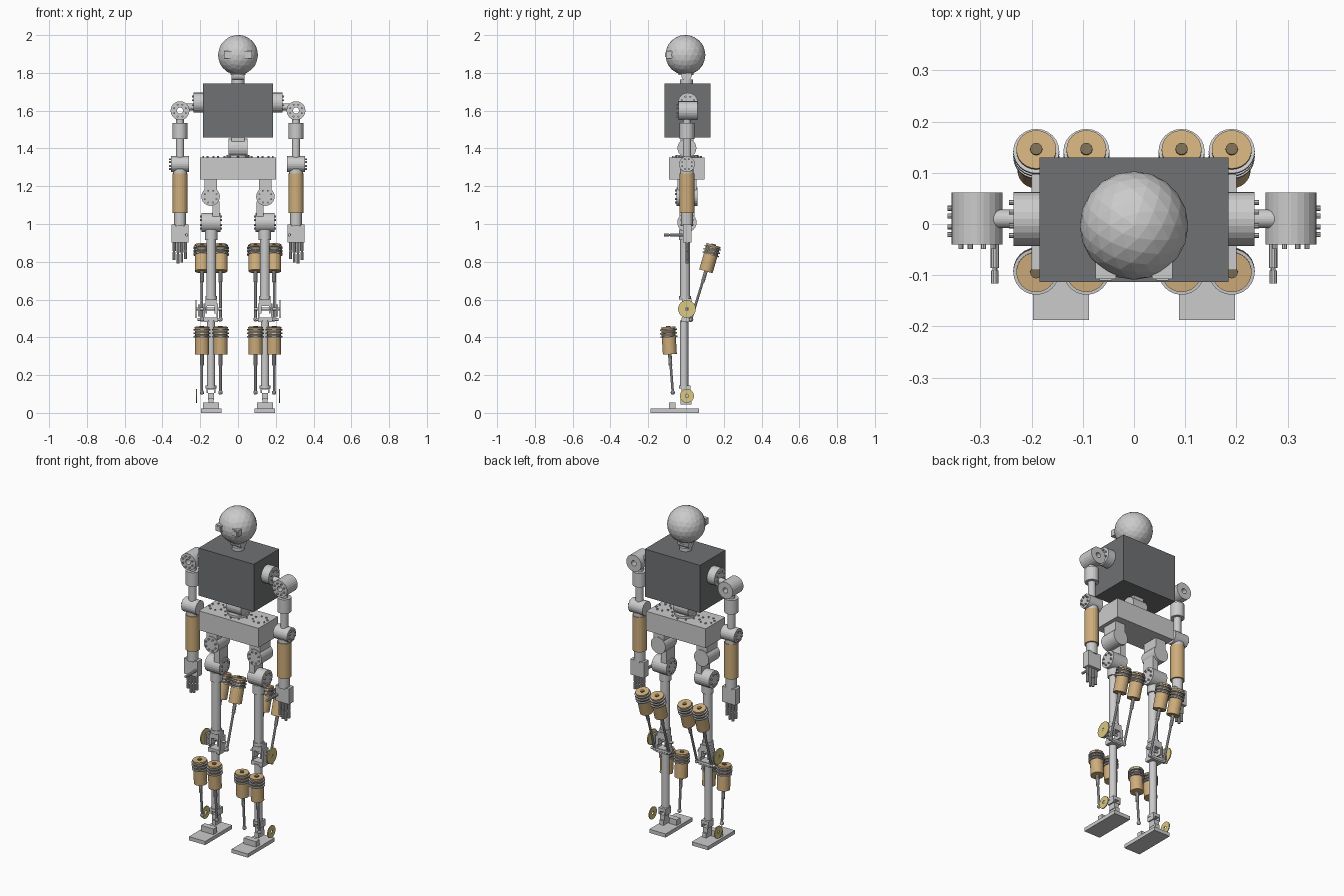
import bpy, bmesh, math
from mathutils import Vector


def material(name, col):
    m = bpy.data.materials.new(name)
    m.diffuse_color = (*col, 1)
    return m


DARK = material("dark_shell", (0.16, 0.165, 0.17))
COPPER = material("copper", (0.62, 0.42, 0.2))
BRASS = material("brass", (0.7, 0.58, 0.22))
RING = material("dark_ring", (0.2, 0.15, 0.09))


def finish(name, bm, mat):
    bmesh.ops.recalc_face_normals(bm, faces=bm.faces)
    me = bpy.data.meshes.new(name)
    bm.to_mesh(me)
    bm.free()
    ob = bpy.data.objects.new(name, me)
    bpy.context.collection.objects.link(ob)
    if mat:
        me.materials.append(mat)
    return ob


def box(name, lo, hi, mat=None):
    bm = bmesh.new()
    bmesh.ops.create_cube(bm, size=1)
    for v in bm.verts:
        v.co = [(a + b) / 2 + c * abs(b - a) for a, b, c in zip(lo, hi, v.co)]
    return finish(name, bm, mat)


def lathe(name, start, end, profile, mat=None, seg=24, closed=False):
    """Turn (distance, radius) points around the axis start -> end."""
    start, axis = Vector(start), (Vector(end) - Vector(start)).normalized()
    q = axis.to_track_quat('Z', 'Y')
    bm = bmesh.new()
    rings = []
    for d, r in profile:
        rings.append([bm.verts.new(start + q @ Vector((r * math.cos(a), r * math.sin(a), d)))
                      for a in (2 * math.pi * i / seg for i in range(seg))])
    pairs = list(zip(rings, rings[1:]))
    if closed:
        pairs.append((rings[-1], rings[0]))
    else:
        bm.faces.new(rings[0])
        bm.faces.new(rings[-1])
    for a, b in pairs:
        for i in range(seg):
            j = (i + 1) % seg
            bm.faces.new((a[i], a[j], b[j], b[i]))
    return finish(name, bm, mat)


def cyl(name, a, b, r, mat=None, seg=24):
    return lathe(name, a, b, [(0, r), ((Vector(b) - Vector(a)).length, r)], mat, seg)


def tube(name, a, b, r, hole, mat=None, seg=24):
    h = (Vector(b) - Vector(a)).length
    return lathe(name, a, b, [(0, hole), (0, r), (h, r), (h, hole)], mat, seg, True)


def ball(name, c, r, sub=2, mat=None):
    bm = bmesh.new()
    bmesh.ops.create_icosphere(bm, subdivisions=sub, radius=r)
    bmesh.ops.translate(bm, vec=c, verts=bm.verts)
    return finish(name, bm, mat)


def bolts(name, centre, direction, ring_r, n=8, r=0.005, h=0.009):
    c, d = Vector(centre), Vector(direction)
    q = d.to_track_quat('Z', 'Y')
    for i in range(n):
        a = 2 * math.pi * (i + 0.5) / n
        p = c + q @ Vector((ring_r * math.cos(a), ring_r * math.sin(a), 0))
        cyl(name, p, p + d * h, r, seg=8)


def actuator(name, top, axis, rod_end):
    """Copper motor with ribbed cap at the upper end and a thin push rod."""
    top, axis, end = Vector(top), Vector(axis).normalized(), Vector(rod_end)
    base = top - axis * 0.142
    cyl(name + "_motor", base, top - axis * 0.05, 0.037, COPPER)
    for i in range(3):
        p = top - axis * (0.052 - 0.018 * i)
        cyl(name + "_flange", p, p + axis * 0.007, 0.045)
        cyl(name + "_rib", p + axis * 0.007, p + axis * 0.018, 0.037, RING)
    cyl(name + "_cap", top - axis * 0.004, top + axis * 0.003, 0.039, COPPER)
    cyl(name + "_knob", top, top + axis * 0.008, 0.012, RING, 12)
    cyl(name + "_rod", end, base, 0.007, None, 10)
    cyl(name + "_rod_sleeve", base - axis * 0.06, base, 0.01, None, 10)
    ball(name + "_rod_end", end, 0.012)


# Head, eyes and neck
ball("head", (0, -0.003, 1.895), 0.106, 3)
for s in (-1, 1):
    box("eye", (s * 0.055 - 0.02, -0.107, 1.877), (s * 0.055 + 0.02, -0.06, 1.915))
    box("eye_lens", (s * 0.055 - 0.012, -0.11, 1.884), (s * 0.055 + 0.012, -0.1, 1.908))
cyl("neck_collar", (0, 0, 1.79), (0, 0, 1.81), 0.04)
cyl("neck_joint", (-0.035, 0.003, 1.787), (0.035, 0.003, 1.787), 0.028)
cyl("neck_base", (0, 0.003, 1.74), (0, 0.003, 1.765), 0.034)

# Torso, waist and pelvis
box("torso", (-0.185, -0.113, 1.457), (0.185, 0.13, 1.745), DARK)
box("waist_stem", (-0.035, -0.03, 1.40), (0.035, 0.04, 1.46))
cyl("waist_joint", (-0.05, 0.005, 1.402), (0.05, 0.005, 1.402), 0.05)
cyl("waist_base", (0, 0.005, 1.35), (0, 0.005, 1.365), 0.06)
box("pelvis", (-0.2, -0.09, 1.235), (0.2, 0.097, 1.352))
bolts("pelvis_bolt", (0, 0.005, 1.35), (0, 0, 1), 0.075, 10)
for s in (-1, 1):
    bolts("pelvis_bolt", (s * 0.145, 0.005, 1.35), (0, 0, 1), 0.042)

for s in (-1, 1):
    X = lambda x, y, z: (s * x, y, z)

    # Shoulder
    cyl("shoulder_motor", X(0.18, 0.01, 1.642), X(0.235, 0.01, 1.642), 0.053)
    bolts("shoulder_bolt", X(0.235, 0.01, 1.642), (s, 0, 0), 0.035)
    tube("shoulder_ring", X(0.307, -0.04, 1.6), X(0.307, 0.062, 1.6), 0.05, 0.016)
    bolts("shoulder_ring_bolt", X(0.307, -0.04, 1.6), (0, -1, 0), 0.034)
    cyl("shoulder_link", X(0.23, 0.01, 1.62), X(0.275, 0.01, 1.62), 0.018)

    # Arm
    cyl("upper_arm_neck", X(0.307, 0.005, 1.53), X(0.307, 0.005, 1.565), 0.02)
    cyl("upper_arm_motor", X(0.307, 0.005, 1.45), X(0.307, 0.005, 1.535), 0.039)
    cyl("upper_arm", X(0.307, 0.005, 1.34), X(0.307, 0.005, 1.455), 0.022)
    cyl("elbow", X(0.26, 0.005, 1.317), X(0.355, 0.005, 1.317), 0.042)
    bolts("elbow_bolt", X(0.355, 0.005, 1.317), (s, 0, 0), 0.028)
    cyl("forearm_top", X(0.307, 0.005, 1.26), X(0.307, 0.005, 1.29), 0.036)
    cyl("forearm", X(0.307, 0.005, 1.057), X(0.307, 0.005, 1.268), 0.04, COPPER)
    cyl("wrist", X(0.307, 0.005, 0.99), X(0.307, 0.005, 1.06), 0.031)

    # Hand
    box("palm", X(0.262, -0.015, 0.903), X(0.352, 0.03, 0.997))
    for x, end in ((0.278, 0.815), (0.298, 0.795), (0.318, 0.79), (0.338, 0.81)):
        mid = (0.905 + end) / 2
        cyl("finger_base", X(x, 0.005, mid), X(x, 0.005, 0.91), 0.0085, None, 10)
        cyl("finger_link", X(x, 0.005, mid - 0.01), X(x, 0.005, mid), 0.005, None, 8)
        cyl("finger_tip", X(x, 0.005, end), X(x, 0.005, mid - 0.006), 0.0075, None, 10)
    cyl("thumb_base", X(0.272, -0.086, 0.942), X(0.272, 0.0, 0.942), 0.0085, None, 10)
    cyl("thumb_link", X(0.272, -0.095, 0.942), X(0.272, -0.08, 0.942), 0.005, None, 8)
    cyl("thumb_tip", X(0.272, -0.116, 0.942), X(0.272, -0.091, 0.942), 0.0075, None, 10)

    # Hip joints
    box("hip_hanger", X(0.11, -0.045, 1.14), X(0.178, 0.055, 1.24))
    cyl("hip_roll_joint", X(0.145, -0.05, 1.145), X(0.145, 0.06, 1.145), 0.049)
    bolts("hip_roll_bolt", X(0.145, -0.05, 1.145), (0, -1, 0), 0.034)
    box("hip_bracket", X(0.098, -0.035, 1.02), X(0.135, 0.045, 1.12))
    cyl("hip_pitch_joint", X(0.093, 0.005, 1.008), X(0.192, 0.005, 1.008), 0.051)
    for d, x in ((s, 0.192), (-s, 0.093)):
        bolts("hip_pitch_bolt", X(x, 0.005, 1.008), (d, 0, 0), 0.034)

    # Thigh and knee
    lathe("thigh", X(0.142, -0.005, 0.6), X(0.142, -0.005, 1),
          [(0, 0.031), (0.02, 0.031), (0.02, 0.026), (0.315, 0.026), (0.315, 0.033), (0.37, 0.033)])
    for x in (0.115, 0.163):
        box("knee_fork", X(x, -0.022, 0.525), X(x + 0.009, 0.03, 0.605))
    box("knee_bridge", X(0.115, -0.022, 0.565), X(0.172, 0.03, 0.605))
    for x in (0.105, 0.174):
        box("shin_fork", X(x, -0.018, 0.485), X(x + 0.009, 0.03, 0.58))
    box("shin_bridge", X(0.105, -0.025, 0.48), X(0.183, 0.03, 0.505))
    cyl("knee_pin", X(0.085, 0.005, 0.55), X(0.224, 0.005, 0.55), 0.007, None, 12)
    tube("knee_wheel", X(0.219, 0.005, 0.55), X(0.225, 0.005, 0.55), 0.047, 0.008, BRASS)
    box("knee_sensor", X(0.2, -0.015, 0.51), X(0.212, 0.025, 0.575))
    cyl("knee_crossbar", X(0.085, 0.025, 0.495), X(0.215, 0.025, 0.495), 0.008, None, 12)

    # Shin and ankle
    lathe("shin", X(0.143, -0.01, 0.13), X(0.143, -0.01, 1),
          [(0, 0.028), (0.015, 0.028), (0.015, 0.022), (0.36, 0.022)])
    for x in (0.119, 0.158):
        box("ankle_fork", X(x, -0.025, 0.105), X(x + 0.009, 0.025, 0.14))
    box("ankle_block", X(0.128, -0.02, 0.07), X(0.16, 0.022, 0.105))
    box("ankle_bridge", X(0.119, -0.025, 0.125), X(0.167, 0.025, 0.145))
    box("ankle_post", X(0.13, -0.028, 0.045), X(0.156, 0.03, 0.075))
    tube("ankle_wheel", X(0.217, 0.005, 0.09), X(0.222, 0.005, 0.09), 0.037, 0.009, BRASS)

    # Foot
    box("foot_plate", X(0.088, -0.188, 0), X(0.197, 0.07, 0.022))
    box("foot_block", X(0.101, -0.09, 0.02), X(0.184, -0.055, 0.056))

    # Leg actuators: two behind the thigh, two in front of the shin
    for x in (0.093, 0.191):
        actuator("thigh_actuator", X(x, 0.145, 0.886), (0, 0.28, 0.96), X(x, 0.027, 0.495))
        actuator("shin_actuator", X(x, -0.094, 0.452), (0, -0.06, 1), X(x, -0.07, 0.108))
